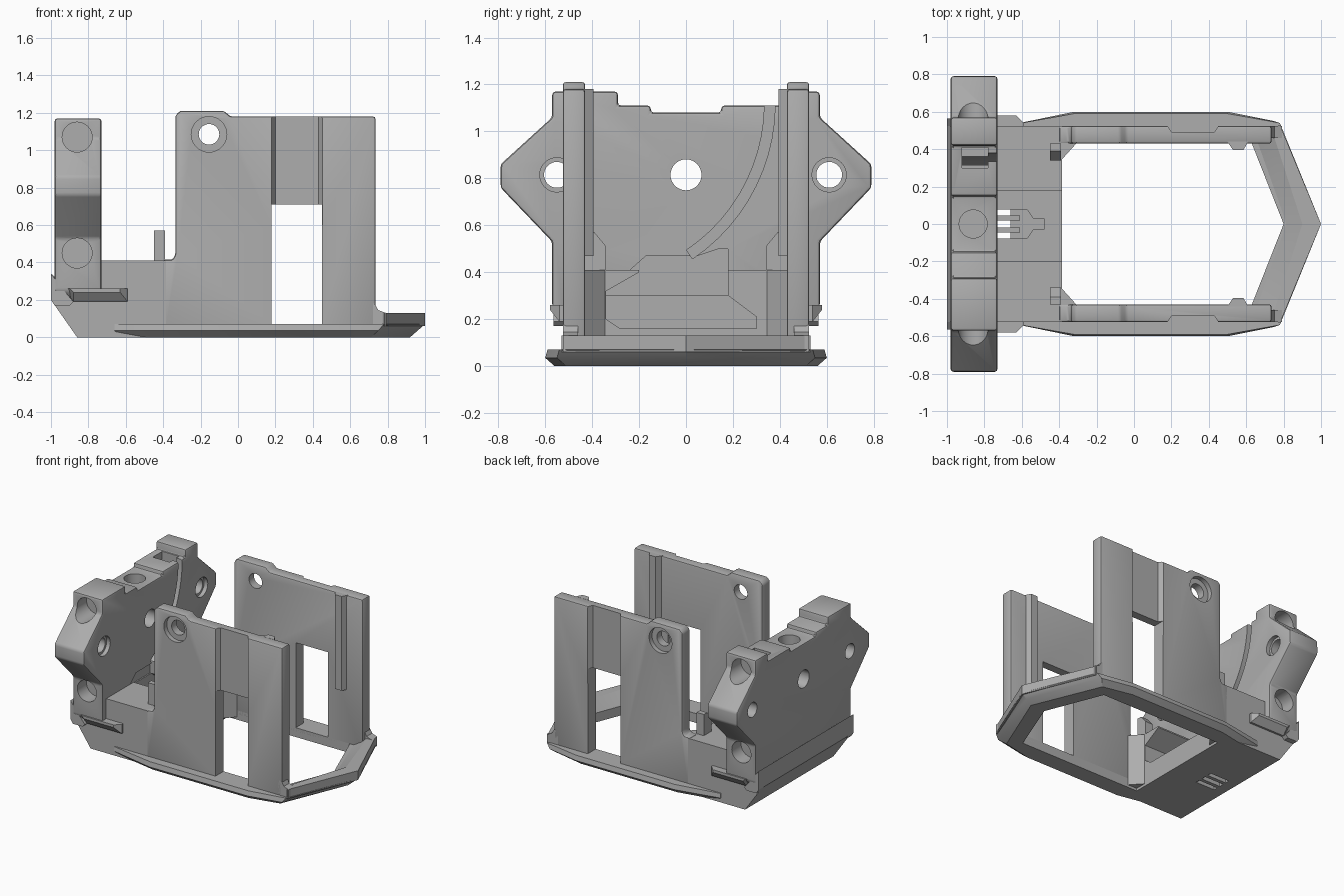
import bpy, bmesh, math
from mathutils import Vector

if "Cube" in bpy.data.objects:
    bpy.data.objects.remove(bpy.data.objects["Cube"])

GREY = (0.42, 0.42, 0.42, 1)
mat = bpy.data.materials.new("mid grey")
mat.use_nodes = True
mat.diffuse_color = GREY
mat.node_tree.nodes["Principled BSDF"].inputs["Base Color"].default_value = GREY

AXES = {"x": lambda a, b, c: (c, a, b),
        "y": lambda a, b, c: (a, c, b),
        "z": lambda a, b, c: (a, b, c)}


def loft(name, levels, axis="z", bevel=0):
    """Solid through matching outlines; levels = [(position, points), ...]."""
    bm = bmesh.new()
    place = AXES[axis]
    rings = [[bm.verts.new(place(a, b, c)) for a, b in pts] for c, pts in levels]
    n = len(rings[0])
    bm.faces.new(rings[0])
    bm.faces.new(rings[-1])
    for lo, hi in zip(rings, rings[1:]):
        for i in range(n):
            j = (i + 1) % n
            bm.faces.new((lo[i], lo[j], hi[j], hi[i]))
    bmesh.ops.recalc_face_normals(bm, faces=bm.faces)
    mesh = bpy.data.meshes.new(name)
    bm.to_mesh(mesh)
    bm.free()
    mesh.materials.append(mat)
    obj = bpy.data.objects.new(name, mesh)
    bpy.context.collection.objects.link(obj)
    if bevel:
        mod = obj.modifiers.new("edge", "BEVEL")
        mod.width = bevel
        mod.segments = 2
        mod.limit_method = "ANGLE"
        apply(obj, mod)
    return obj


def apply(obj, mod):
    bpy.context.view_layer.objects.active = obj
    bpy.ops.object.modifier_apply(modifier=mod.name)


def prism(name, pts, axis, lo, hi, bevel=0):
    return loft(name, [(lo, pts), (hi, pts)], axis, bevel)


def box(name, x, y, z, bevel=0):
    pts = [(x[0], y[0]), (x[1], y[0]), (x[1], y[1]), (x[0], y[1])]
    return prism(name, pts, "z", z[0], z[1], bevel)


def rod(name, a, b, r, axis, lo, hi, n=32):
    pts = [(a + r * math.cos(t * math.tau / n), b + r * math.sin(t * math.tau / n))
           for t in range(n)]
    return prism(name, pts, axis, lo, hi)


def cut(obj, *cutters):
    for c in cutters:
        mod = obj.modifiers.new("cut", "BOOLEAN")
        mod.operation = "DIFFERENCE"
        mod.solver = "EXACT"
        mod.object = c
        apply(obj, mod)
        bpy.data.objects.remove(c)


def mirrored(half):
    """Close a +y half outline by reflecting it to -y."""
    return half + [(x, -y) for x, y in reversed(half) if abs(y) > 1e-6]


parts = []

# Base ring with chamfered underside and pointed nose
base = loft("base_ring", [
    (0, mirrored([(-0.62, 0.5), (-0.32, 0.56), (0.48, 0.56), (0.71, 0.51), (0.92, 0)])),
    (0.035, mirrored([(-0.66, 0.53), (-0.32, 0.6), (0.5, 0.6), (0.75, 0.55), (0.96, 0)])),
    (0.07, mirrored([(-0.66, 0.53), (-0.32, 0.59), (0.5, 0.59), (0.78, 0.54), (1.0, 0)])),
])
opening = mirrored([(-0.39, 0.43), (0.63, 0.43), (0.8, 0)])
cut(base, prism("opening_cutter", opening, "z", -0.1, 0.2))
parts.append(base)

# Raised nose bar, sloping down on its inner side
nose = [(0.78, 0.53), (1.0, 0), (0.78, -0.53)]
parts.append(loft("nose_bar", [
    (0.06, nose + [(0.64, -0.45), (0.8, 0), (0.64, 0.45)]),
    (0.13, nose + [(0.735, -0.51), (0.9, 0), (0.735, 0.51)])]))

# Deck block behind the opening, with undercut recess and fork slot
deck = prism("rear_deck", [(-0.86, 0), (-1, 0.2), (-1, 0.34), (-0.95, 0.3), (-0.73, 0.3),
                           (-0.73, 0.41), (-0.385, 0.41), (-0.385, 0)], "y", -0.525, 0.525)
recess = [(-0.28, 0.16), (0.3, 0.16), (0.3, 0.21), (0.18, 0.3), (0.18, 0.46),
          (-0.2, 0.46), (-0.2, 0.4), (-0.34, 0.32), (-0.34, 0.2)]
cut(deck, prism("recess_cutter", recess, "x", -0.85, -0.3))
for s in (-1, 1):
    cut(deck, box("tine_cutter", (-0.78, -0.6), sorted((s * 0.045, s * 0.078)), (-0.1, 0.3)))
cut(deck,
    box("slot_cutter", (-0.78, -0.6), (-0.018, 0.018), (-0.1, 0.3)),
    prism("fork_cutter", mirrored([(-0.61, 0.078), (-0.57, 0.075), (-0.54, 0.03), (-0.48, 0.03)]),
          "z", -0.1, 0.3))
parts.append(deck)

# Upright rear plate: stepped top and pointed ears
right_side = [(-0.53, 0.2), (-0.57, 0.25), (-0.57, 0.53), (-0.79, 0.76), (-0.79, 0.86),
              (-0.57, 1.06), (-0.57, 1.17), (-0.29, 1.17), (-0.29, 1.11), (-0.15, 1.11),
              (-0.15, 1.08)]
left_side = [(0.15, 1.08), (0.15, 1.11), (0.42, 1.11), (0.42, 1.17), (0.57, 1.17),
             (0.57, 1.06), (0.79, 0.86), (0.79, 0.76), (0.57, 0.53), (0.57, 0.25), (0.53, 0.2)]
plate = prism("rear_plate", right_side + left_side, "x", -0.98, -0.73, 0.014)

# Plate holes: cross holes, side sockets, top socket
cut(plate, rod("centre_cutter", 0, 0.815, 0.066, "x", -1.1, -0.6),
    rod("top_cutter", -0.86, 0, 0.075, "z", 0.95, 1.3))
for y in (-0.55, 0.61):
    cut(plate, rod("ear_cutter", y, 0.815, 0.055, "x", -1.1, -0.6),
        rod("ear_rim_cutter", y, 0.815, 0.073, "x", -0.76, -0.6))
for s in (-1, 1):
    for z in (0.45, 1.07):
        cut(plate, rod("side_cutter", -0.86, z, 0.08, "y", *sorted((s * 0.46, s * 0.9))))

# Curved cable channel and the pocket it runs into
arc = [math.radians(4 - 5 * i) for i in range(13)]
channel = [(-0.42 + r * math.cos(t), 1.12 + r * math.sin(t))
           for r, ts in ((0.8, arc), (0.755, arc[::-1])) for t in ts]
pocket = [(-0.28, 0.16), (0.3, 0.16), (0.3, 0.21), (0.18, 0.3), (0.18, 0.5), (0.14, 0.5),
          (0.05, 0.47), (-0.17, 0.47), (-0.34, 0.32), (-0.34, 0.2)]
cut(plate, prism("channel_cutter", channel, "x", -0.92, -0.6),
    prism("pocket_cutter", pocket, "x", -0.86, -0.6),
    box("channel_mouth_cutter", (-0.92, -0.78), (0.3, 0.41), (0.95, 1.3)))
parts.append(plate)

# Side parts, repeated on both sides
wall_outline = [(-0.4, 0.03), (0.735, 0.03), (0.735, 1.18), (-0.04, 1.18), (-0.075, 1.21),
                (-0.31, 1.21), (-0.335, 1.185), (-0.335, 0.44), (-0.35, 0.415), (-0.4, 0.415)]
for s, side in ((-1, "right"), (1, "left")):
    def span(a, b):
        return sorted((s * a, s * b))

    # Wall with window, outer groove and counterbored hole
    wall = prism(side + "_wall", wall_outline, "y", *span(0.43, 0.525), 0.012)
    groove = [(0.175, s * 0.53), (0.2, s * 0.492), (0.43, s * 0.492), (0.455, s * 0.53)]
    cut(wall, box("window_cutter", (0.18, 0.45), span(0.3, 0.7), (0.07, 0.71)),
        prism("groove_cutter", groove, "z", 0.6, 1.3),
        rod("hole_cutter", -0.155, 1.085, 0.055, "y", *span(0.3, 0.7)),
        rod("counterbore_cutter", -0.155, 1.085, 0.095, "y", *span(0.49, 0.7)))
    parts.append(wall)

    # Inner rib on the front post, and flared foot of the post
    rib = [(0.5, s * 0.44), (0.53, s * 0.395), (0.585, s * 0.395), (0.61, s * 0.44)]
    parts.append(prism(side + "_post_rib", rib, "z", 0.47, 1.18))
    foot = [(0.7, 0.06), (0.79, 0.06), (0.79, 0.13), (0.75, 0.145), (0.73, 0.18), (0.7, 0.18)]
    parts.append(prism(side + "_post_foot", foot, "y", *span(0.46, 0.525)))

    # Small upright on the deck corner
    stub = [(s * 0.34, 0.4), (s * 0.43, 0.4), (s * 0.43, 0.57), (s * 0.39, 0.57), (s * 0.34, 0.51)]
    parts.append(prism(side + "_deck_stub", stub, "x", -0.45, -0.39))

    # Gusset at the rear inner corner of the opening
    gusset = [(-0.39, s * 0.34), (-0.39, s * 0.44), (-0.3, s * 0.44)]
    parts.append(prism(side + "_corner_gusset", gusset, "z", 0.02, 0.41))

    # Wedge lug beside the rear block
    lug = [(-0.93, 0.26), (-0.59, 0.26), (-0.59, 0.19), (-0.88, 0.19)]
    shoulder = [(-0.98, 0.17), (-1, 0.2), (-1, 0.34), (-0.93, 0.25), (-0.88, 0.19), (-0.9, 0.17)]
    tip = [(-0.9, 0.26), (-0.63, 0.26), (-0.63, 0.24), (-0.88, 0.24)]
    parts.append(loft(side + "_lug", [(s * 0.5, lug), (s * 0.54, lug), (s * 0.58, tip)], "y"))
    parts.append(prism(side + "_rear_shoulder", shoulder, "y", *span(0.5, 0.565)))

# Smooth the round holes while keeping edges sharp
bpy.ops.object.select_all(action="DESELECT")
for p in parts:
    p.select_set(True)
bpy.context.view_layer.objects.active = parts[0]
bpy.ops.object.shade_smooth_by_angle(angle=math.radians(30))
